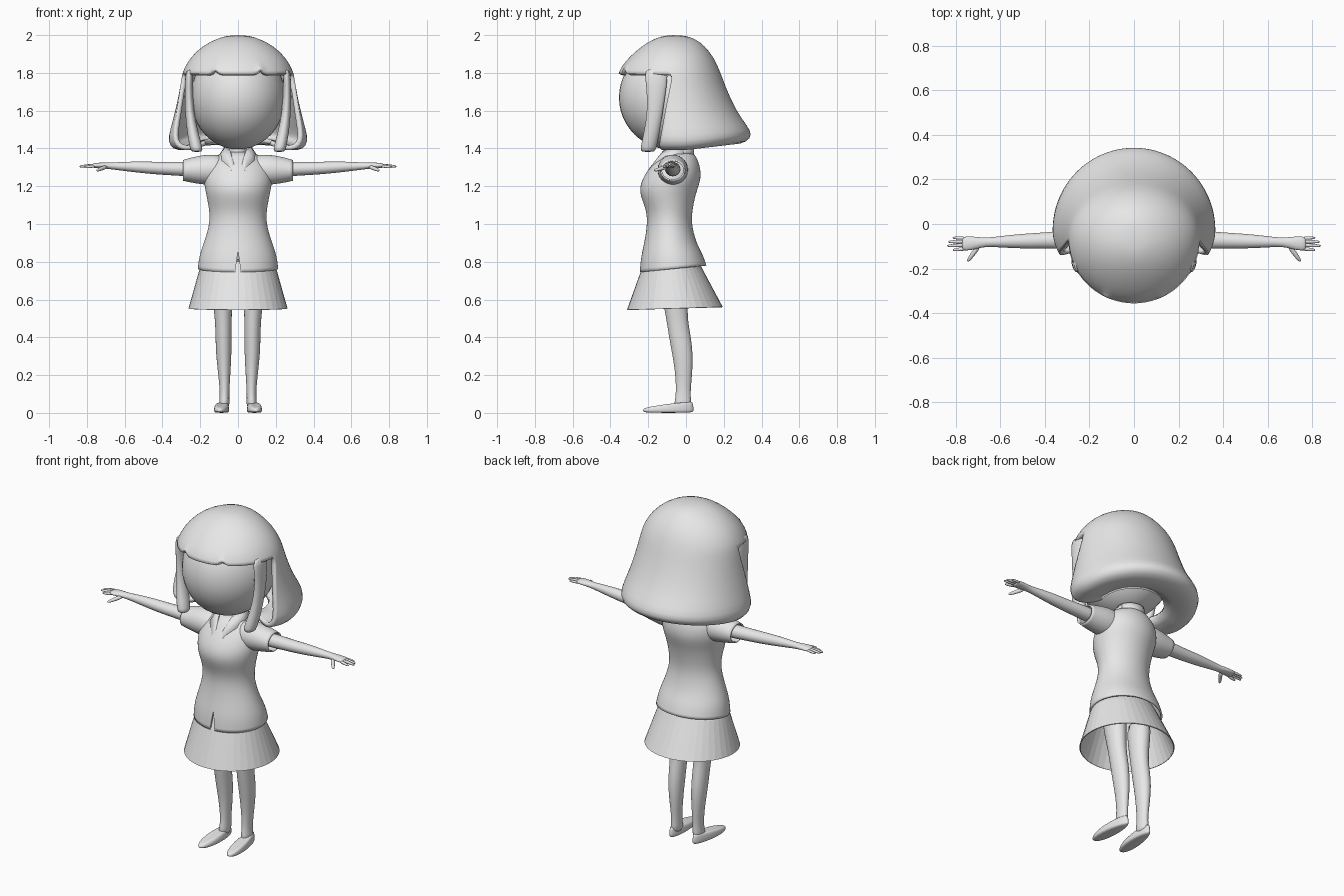
import bpy, bmesh, math
from mathutils import Vector

if "Cube" in bpy.data.objects:
    bpy.data.objects.remove(bpy.data.objects["Cube"])

grey = bpy.data.materials.new("light_grey")
grey.use_nodes = True
grey.diffuse_color = (0.8, 0.8, 0.8, 1)
grey.node_tree.nodes["Principled BSDF"].inputs["Base Color"].default_value = (0.8, 0.8, 0.8, 1)


def finish(name, bm, smooth=True, subdiv=0, thick=0, offset=0, recalc=True):
    """Turn a bmesh into a named, shaded object."""
    if recalc:
        bmesh.ops.recalc_face_normals(bm, faces=bm.faces)
    mesh = bpy.data.meshes.new(name)
    bm.to_mesh(mesh)
    bm.free()
    for p in mesh.polygons:
        p.use_smooth = smooth
    mesh.materials.append(grey)
    ob = bpy.data.objects.new(name, mesh)
    bpy.context.collection.objects.link(ob)
    if subdiv:
        m = ob.modifiers.new("smooth", 'SUBSURF')
        m.levels = m.render_levels = subdiv
    if thick:
        m = ob.modifiers.new("thickness", 'SOLIDIFY')
        m.thickness, m.offset = thick, offset
    return ob


def loft(name, rings, caps=(True, True), closed=True, **kw):
    """Skin a list of equal-length rings of points."""
    bm = bmesh.new()
    rows = [[bm.verts.new(p) for p in r] for r in rings]
    n = len(rows[0])
    for a, b in zip(rows, rows[1:]):
        for i in range(n if closed else n - 1):
            j = (i + 1) % n
            bm.faces.new((a[i], b[i], b[j], a[j]))
    if caps[0]:
        bm.faces.new(rows[0])
    if caps[1]:
        bm.faces.new(rows[-1])
    return finish(name, bm, **kw)


def ring_z(x, hx, y0, y1, zf, zb=None, n=24):
    """Horizontal oval from y0 (front) to y1 (back), tilted from zf to zb."""
    zb = zf if zb is None else zb
    pts = []
    for i in range(n):
        a = math.tau * i / n
        t = (1 - math.cos(a)) / 2
        pts.append((x + hx * math.sin(a), y0 + (y1 - y0) * t, zf + (zb - zf) * t))
    return pts


def ring_dir(c, d, w, h, n=12):
    """Oval across direction d; w is the horizontal and h the vertical half size."""
    d = Vector(d).normalized()
    side = d.cross(Vector((0, 0, 1))).normalized()
    up = side.cross(d)
    return [Vector(c) + side * (w * math.cos(math.tau * i / n)) + up * (h * math.sin(math.tau * i / n))
            for i in range(n)]


def ball(name, loc, radii):
    bm = bmesh.new()
    bmesh.ops.create_uvsphere(bm, u_segments=40, v_segments=24, radius=1)
    for v in bm.verts:
        v.co = Vector(loc) + Vector(a * b for a, b in zip(v.co, radii))
    return finish(name, bm)


# Head and neck
ball("head", (0, -0.08, 1.67), (0.25, 0.275, 0.275))
loft("neck", [ring_z(0, 0.055, -0.1, 0.01, 1.3), ring_z(0, 0.045, -0.09, 0, 1.38),
              ring_z(0, 0.05, -0.1, 0.01, 1.47)])

# Hair: round cap with a fringe, running on into a flared bob that folds under
hair_rows = [  # z, half width, front, back
    (2.0, .05, -.11, -.01), (1.98, .115, -.17, .05), (1.945, .185, -.23, .097),
    (1.885, .25, -.30, .145), (1.83, .282, -.345, .17), (1.795, .295, -.357, .185),
    (1.72, .308, -.35, .212), (1.6, .332, -.33, .265), (1.5, .36, -.3, .325),
    (1.44, .372, -.3, .352), (1.395, .35, -.28, .325), (1.385, .28, -.22, .25),
    (1.42, .18, -.15, .15)]
N, FRINGE = 72, 5
bm = bmesh.new()
grid = []
for k, (z, hx, yf, yb) in enumerate(hair_rows):
    yc = -.07 + .12 * max(0, 1.8 - z)
    drop = min(1, max(0, (1.79 - z) / .4))
    start = math.radians(90 - 28 * drop)
    row = []
    for i in range(N):
        a = math.tau * i / N
        if k > FRINGE:
            a = math.pi + (a - math.pi) * (math.pi - start) / (math.pi / 2)
        c = math.cos(a)
        y = yc - c * ((yc - yf) if c > 0 else (yb - yc))
        zz = z + .12 * max(y, 0) * min(1, max(0, (1.6 - z) / .2))
        if k == FRINGE and i in (5, N - 5):   # slits in the fringe
            zz += .045
        row.append(bm.verts.new((hx * math.sin(a), y, zz))
                   if k <= FRINGE or N // 4 <= i <= N - N // 4 else None)
    grid.append(row)
bm.faces.new(grid[0])
for a, b in zip(grid, grid[1:]):
    for i in range(N):
        j = (i + 1) % N
        if b[i] and b[j]:
            bm.faces.new((a[i], b[i], b[j], a[j]))
finish("hair", bm, subdiv=1, thick=0.025, offset=-1, recalc=False)

for s, side in ((1, "left"), (-1, "right")):
    # Lock in front of the ear
    loft(side + "_hair_lock", [ring_z(s * x, hx, y - hy, y + hy, z, n=16) for x, y, z, hx, hy in (
        (.255, -.16, 1.83, .02, .07), (.262, -.155, 1.74, .022, .055), (.258, -.162, 1.6, .024, .042),
        (.24, -.182, 1.48, .03, .042), (.22, -.2, 1.4, .036, .044), (.218, -.202, 1.38, .028, .036))],
        subdiv=1)

    # Sleeve and arm
    loft(side + "_sleeve", [ring_dir((s * x, -.07, z), (s, 0, 0), w, h, 20) for x, z, w, h in (
        (.06, 1.285, .07, .07), (.13, 1.287, .08, .08), (.2, 1.287, .075, .073),
        (.26, 1.285, .066, .06), (.29, 1.284, .062, .052))], caps=(True, False), subdiv=1, thick=.008)
    loft(side + "_arm", [ring_dir((s * x, y, z), (s, 0, 0), w, h, 16) for x, y, z, w, h in (
        (.2, -.07, 1.288, .045, .042), (.3, -.07, 1.292, .042, .038), (.42, -.075, 1.295, .036, .034),
        (.5, -.077, 1.3, .034, .032), (.6, -.08, 1.305, .026, .025), (.67, -.082, 1.307, .019, .018),
        (.71, -.085, 1.31, .029, .016), (.755, -.088, 1.31, .033, .014), (.775, -.088, 1.309, .03, .01))],
        subdiv=1)
    # Fingers and thumb
    for name, p, q, r in (
            ("index_finger", (.755, -.111, 1.308), (.815, -.117, 1.3), .009),
            ("middle_finger", (.755, -.095, 1.311), (.84, -.098, 1.304), .009),
            ("ring_finger", (.755, -.079, 1.311), (.835, -.08, 1.306), .009),
            ("little_finger", (.755, -.064, 1.309), (.815, -.062, 1.305), .008),
            ("thumb", (.695, -.095, 1.304), (.748, -.168, 1.283), .012)):
        p, q = (Vector((s * v[0], v[1], v[2])) for v in (p, q))
        loft(side + "_" + name, [ring_dir(p.lerp(q, t), q - p, r * f, r * f, 8) for t, f in (
            (0, 1), (.5, 1), (.9, .75), (1, .35))], subdiv=1)

    # Leg
    loft(side + "_leg", [ring_z(s * x, hx, y0, y1, z, n=20) for x, hx, y0, y1, z in (
        (.09, .065, -.15, .02, .76), (.082, .052, -.125, .01, .6), (.078, .045, -.105, .008, .5),
        (.076, .043, -.092, .025, .41), (.076, .042, -.075, .037, .32), (.073, .034, -.058, .035, .22),
        (.071, .025, -.052, .024, .12), (.072, .026, -.058, .026, .07), (.074, .03, -.07, .03, .02))],
        subdiv=1)

    # Shoe: outline rings from the sole up, with the toe lower than the heel
    def shoe_ring(z_toe, z_heel, grow, toe, heel):
        pts = []
        for i in range(24):
            a = math.tau * i / 24
            t = (1 - math.cos(a)) / 2
            y = toe + (heel - toe) * t
            half = (.042 - .01 * t) * grow
            pts.append((s * (.076 + .02 * (1 - t) + half * math.sin(a)), y,
                        z_toe + (z_heel - z_toe) * t ** .7))
        return pts
    loft(side + "_shoe", [shoe_ring(0, 0, .9, -.22, .035), shoe_ring(.008, .008, 1.05, -.23, .041),
                          shoe_ring(.022, .03, 1.05, -.228, .041), shoe_ring(.03, .058, .9, -.205, .036),
                          shoe_ring(.04, .06, .6, -.13, .028)], subdiv=1)

    # Collar flap
    loft(side + "_collar", [[(s * x, y, z) for x, y, z in line] for line in (
        ((.07, -.01, 1.405), (.085, -.01, 1.365)), ((.062, -.07, 1.405), (.1, -.075, 1.358)),
        ((.04, -.12, 1.385), (.085, -.14, 1.335)), ((.022, -.17, 1.32), (.045, -.185, 1.3)),
        ((.002, -.222, 1.23), (.008, -.228, 1.225)))], caps=(False, False), closed=False, thick=.008)

# Shirt with a fitted waist, and a small cut at the front of the hem
shirt_rows = ((.21, -.242, .105, .745, .78), (.203, -.236, .085, .82, .84), (.177, -.217, .05, .9, .9),
              (.145, -.2, .024, 1.0, 1.0), (.148, -.206, .03, 1.08, 1.08), (.168, -.248, .05, 1.17, 1.17),
              (.18, -.228, .078, 1.24, 1.24), (.168, -.18, .07, 1.31, 1.31),
              (.12, -.14, .05, 1.355, 1.355), (.065, -.11, .03, 1.38, 1.38))
shirt = loft("shirt", [ring_z(0, *r) for r in shirt_rows], caps=(False, True), subdiv=2, thick=.01)
bm = bmesh.new()
prism = [[bm.verts.new((x, y, z)) for x, z in ((-.018, .72), (.018, .72), (0, .86))] for y in (-.4, -.15)]
bm.faces.new(prism[0])
bm.faces.new(prism[1])
for i in range(3):
    j = (i + 1) % 3
    bm.faces.new((prism[0][i], prism[0][j], prism[1][j], prism[1][i]))
cutter = finish("hem_cutter", bm, smooth=False)
cutter.hide_render = True
cutter.hide_viewport = True
cut = shirt.modifiers.new("hem_cut", 'BOOLEAN')
cut.operation, cut.object, cut.solver = 'DIFFERENCE', cutter, 'EXACT'

# Back of the collar
loft("collar_band", [[(.075 * math.sin(a), -.03 - .07 * math.cos(a), z) for a in
                      [math.radians(70 + 20 * i) for i in range(12)]] for z in (1.36, 1.405)],
     caps=(False, False), closed=False, thick=.008)

# Flared skirt with flat panels, open below
loft("skirt", [ring_z(0, .175, -.215, .06, .8, .81, 40), ring_z(0, .203, -.238, .085, .745, .76, 40),
               ring_z(0, .26, -.31, .192, .545, .56, 40)],
     caps=(False, False), smooth=False, thick=.005)
